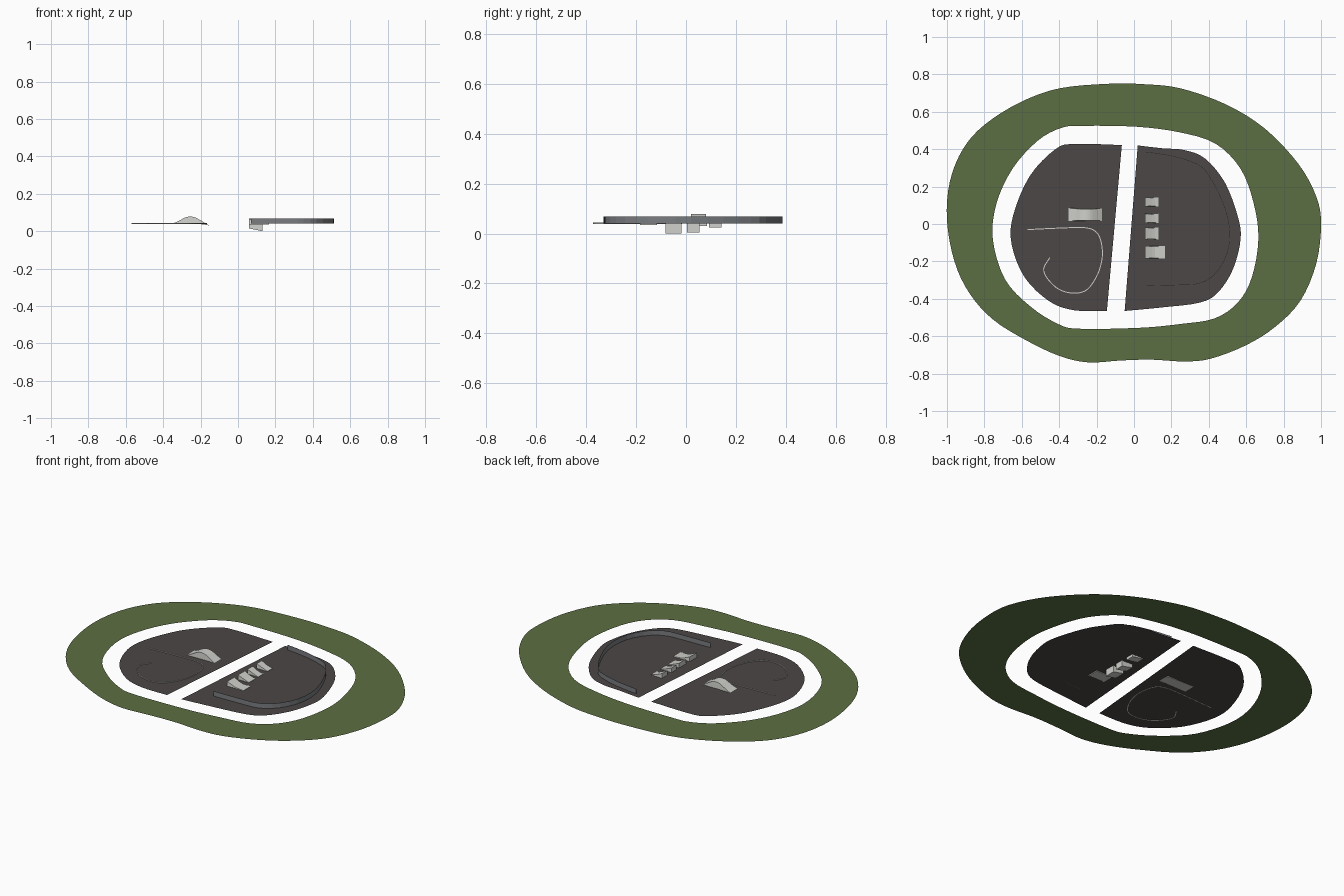
import bpy, bmesh
from mathutils import Vector

if "Cube" in bpy.data.objects:
    bpy.data.objects.remove(bpy.data.objects["Cube"])

Z = 0.04  # ground level


def material(name, rgb):
    m = bpy.data.materials.new(name)
    lin = [((c / 255 + 0.055) / 1.055) ** 2.4 for c in rgb]
    m.diffuse_color = (*lin, 1)
    m.use_nodes = True
    m.node_tree.nodes["Principled BSDF"].inputs["Base Color"].default_value = m.diffuse_color
    return m


GRASS = material("grass green", (92, 111, 66))
ASPHALT = material("dark asphalt", (76, 71, 70))
CONCRETE = material("light concrete", (208, 208, 203))
STEEL = material("wall grey", (122, 125, 129))


def smooth(pts, closed=False, steps=4):
    """Catmull-Rom curve through the points."""
    p = [Vector(q) for q in pts]
    n = len(p)
    out = []
    for i in range(n if closed else n - 1):
        if closed:
            a, b, c, d = (p[(i + k) % n] for k in (-1, 0, 1, 2))
        else:
            a, b, c, d = (p[min(max(i + k, 0), n - 1)] for k in (-1, 0, 1, 2))
        for s in range(steps):
            t = s / steps
            out.append(0.5 * (2 * b + (c - a) * t + (2 * a - 5 * b + 4 * c - d) * t * t
                              + (3 * b - a - 3 * c + d) * t ** 3))
    if not closed:
        out.append(p[-1])
    return out


def finish(name, bm, mat):
    me = bpy.data.meshes.new(name)
    bm.to_mesh(me)
    bm.free()
    me.materials.append(mat)
    ob = bpy.data.objects.new(name, me)
    bpy.context.collection.objects.link(ob)
    return ob


def flat_plate(name, loops, mat):
    """Flat sheet bounded by an outer loop and optional holes."""
    bm = bmesh.new()
    for loop in loops:
        vs = [bm.verts.new((q[0], q[1], Z)) for q in loop]
        for i, v in enumerate(vs):
            bm.edges.new((v, vs[(i + 1) % len(vs)]))
    bmesh.ops.triangle_fill(bm, edges=bm.edges[:], use_beauty=True, normal=(0, 0, 1))
    bm.normal_update()
    bmesh.ops.reverse_faces(bm, faces=[f for f in bm.faces if f.normal.z < 0])
    return finish(name, bm, mat)


def ribbon(name, path, z0, z1, mat, thick):
    """Upright strip following a path."""
    bm = bmesh.new()
    rows = [[bm.verts.new((q[0], q[1], z)) for z in (z0, z1)] for q in path]
    for a, b in zip(rows, rows[1:]):
        bm.faces.new((a[0], b[0], b[1], a[1]))
    ob = finish(name, bm, mat)
    mod = ob.modifiers.new("thickness", "SOLIDIFY")
    mod.thickness = thick
    mod.offset = 0
    return ob


def ramp(name, top, bottom, y0, y1, mat, pinch=0.005):
    """Curved ramp: x-z profile extruded along y, slightly waisted."""
    bm = bmesh.new()
    xs = [q[0] for q in top]
    mid, half = (xs[0] + xs[-1]) / 2, (xs[-1] - xs[0]) / 2
    sides = []
    for y, s in ((y0, 1), (y1, -1)):
        row = []
        for x, z in top + bottom[::-1]:
            row.append(bm.verts.new((x, y + s * pinch * (1 - ((x - mid) / half) ** 2), z)))
        sides.append(row)
    n = len(sides[0])
    for i in range(n):
        j = (i + 1) % n
        bm.faces.new((sides[0][i], sides[0][j], sides[1][j], sides[1][i]))
    bm.faces.new(sides[0])
    bm.faces.new(sides[1][::-1])
    bmesh.ops.recalc_face_normals(bm, faces=bm.faces[:])
    return finish(name, bm, mat)


# Grass ring
outer = [(-.13, .75), (.06, .747), (.25, .725), (.49, .64), (.70, .51), (.88, .32), (.975, .145),
         (1, 0), (.975, -.21), (.89, -.41), (.755, -.55), (.595, -.65), (.41, -.72),
         (.27, -.735), (.09, -.725), (-.075, -.73), (-.245, -.74), (-.40, -.705),
         (-.58, -.62), (-.755, -.51), (-.88, -.37), (-.96, -.20), (-1, .02),
         (-.985, .225), (-.915, .40), (-.80, .53), (-.61, .65), (-.40, .725)]
inner = [(-.26, .525), (.015, .52), (.245, .49), (.435, .43), (.57, .295), (.64, .11),
         (.665, -.08), (.63, -.285), (.555, -.42), (.43, -.505), (.245, -.535),
         (.03, -.555), (-.29, -.56), (-.405, -.535), (-.555, -.44), (-.69, -.295),
         (-.755, -.08), (-.735, .11), (-.65, .295), (-.515, .445), (-.385, .515)]
flat_plate("grass_ring", [smooth(outer, True), smooth(inner, True)], GRASS)

# Two asphalt halves split by the slanted gap
left = [(-.065, .422), (-.32, .428), (-.42, .40), (-.557, .257), (-.645, .05), (-.655, -.105),
        (-.585, -.285), (-.45, -.415), (-.315, -.462), (-.145, -.465)]
right = [(-.05, -.465), (.14, -.447), (.353, -.42), (.45, -.365), (.53, -.24), (.57, -.08),
         (.555, .04), (.487, .22), (.38, .35), (.27, .395), (.15, .405), (.02, .42)]
flat_plate("left_floor", [smooth(left)], ASPHALT)
flat_plate("right_floor", [smooth(right)], ASPHALT)

# Low wall around the right half
wall = [(.06, .385), (.20, .365), (.34, .32), (.40, .26), (.46, .15), (.505, .02), (.51, -.10),
        (.48, -.20), (.42, -.28), (.35, -.317), (.27, -.325), (.07, -.33)]
ribbon("low_wall", smooth(wall, steps=2), Z, 0.069, STEEL, 0.002)

# Thin kerb line curling over the left half
kerb = [(-.57, -.03), (-.40, -.022), (-.26, -.02), (-.20, -.045), (-.175, -.10), (-.17, -.18),
        (-.195, -.27), (-.25, -.35), (-.32, -.37), (-.40, -.35), (-.46, -.295),
        (-.483, -.24), (-.45, -.18)]
ribbon("kerb_line", smooth(kerb), Z - 0.001, Z + 0.004, CONCRETE, 0.005)

# Hump ramp on the left half
hump = smooth([(-.35, .04), (-.315, .056), (-.275, .076), (-.235, .076), (-.195, .055),
               (-.155, .031)], steps=3)
ramp("hump_ramp", [tuple(q) for q in hump], [(-.35, .039), (-.20, .038)], .015, .085, CONCRETE)

# Row of kicker ramps on the right half: y range, far x, underside depth
for i, (y0, y1, x1, low) in enumerate([(.093, .143, .13, .024), (.005, .055, .13, .004),
                                       (-.083, -.018, .13, .0), (-.185, -.117, .165, .035)]):
    top = [(.058, .068), (.076, .060), (.095, .052), (.112, .046), (x1, .042)]
    ramp(f"kicker_ramp_{i + 1}", top, [(.058, min(low + .015, .036)), (x1, low)], y0, y1, CONCRETE, .003)
